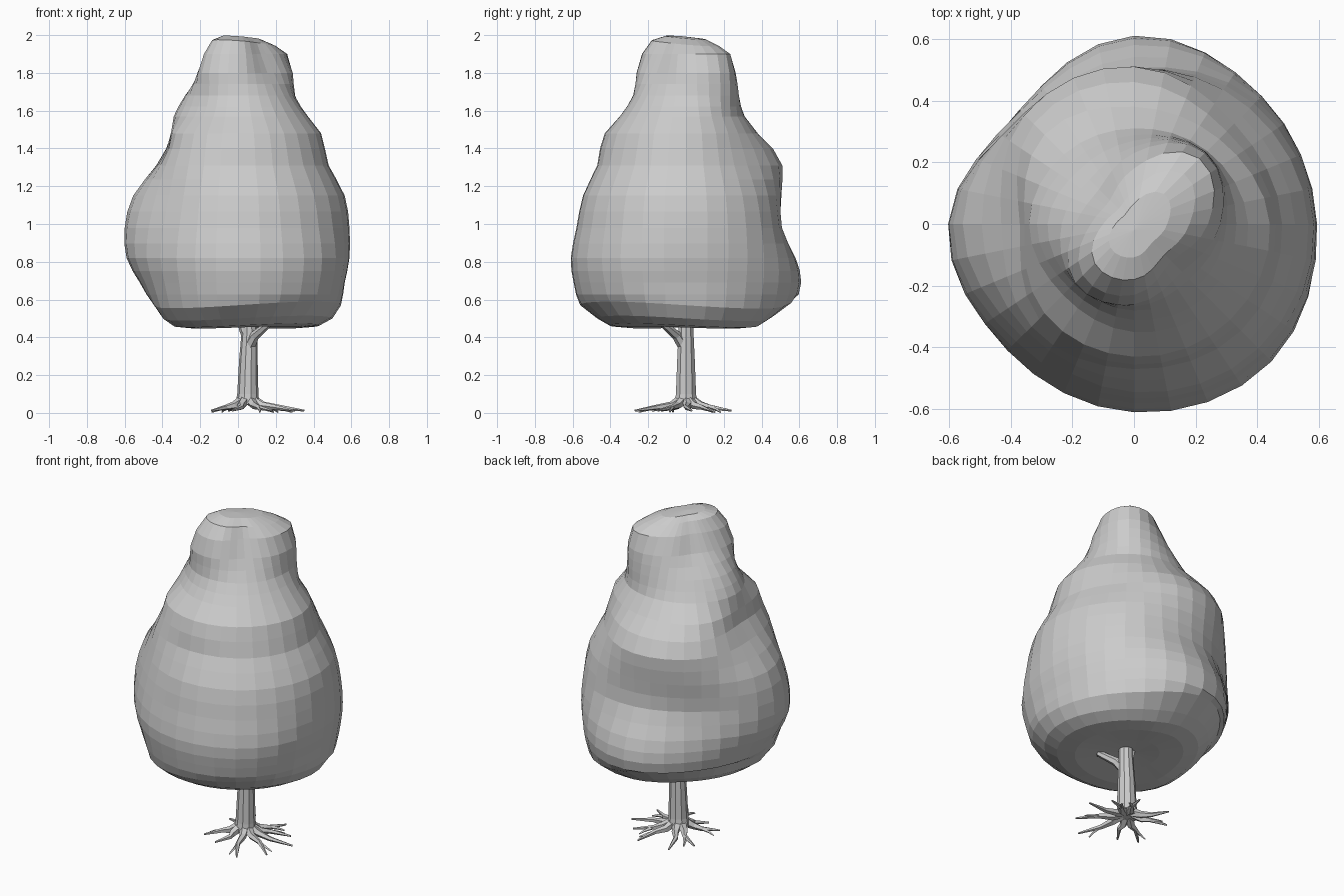
import bpy, bmesh
from math import cos, sin, pi
from mathutils import Vector

if "Cube" in bpy.data.objects:
    bpy.data.objects.remove(bpy.data.objects["Cube"])


def finish(bm, name):
    bmesh.ops.recalc_face_normals(bm, faces=bm.faces[:])
    me = bpy.data.meshes.new(name)
    bm.to_mesh(me)
    bm.free()
    ob = bpy.data.objects.new(name, me)
    bpy.context.collection.objects.link(ob)
    return ob


def skin(bm, loops):
    rows = [[bm.verts.new(p) for p in loop] for loop in loops]
    n = len(rows[0])
    for a, b in zip(rows, rows[1:]):
        for i in range(n):
            bm.faces.new((a[i], a[(i + 1) % n], b[(i + 1) % n], b[i]))
    return rows


def catmull(a, b, c, d, t):
    return b + 0.5 * t * (c - a + t * (2*a - 5*b + 4*c - d + t * (3*(b - c) + d - a)))


def tube(bm, pts, radii, sides):
    pts = [Vector(p) for p in pts]
    loops = []
    for i, p in enumerate(pts):
        t = (pts[min(i + 1, len(pts) - 1)] - pts[max(i - 1, 0)]).normalized()
        u = t.cross(Vector((0, 1, 0) if abs(t.z) > 0.8 else (0, 0, 1))).normalized()
        v = t.cross(u)
        loops.append([p + radii[i] * (u * cos(2*pi*k/sides) + v * sin(2*pi*k/sides))
                      for k in range(sides)])
    rows = skin(bm, loops)
    bm.faces.new(rows[0])
    bm.faces.new(rows[-1])


# Canopy: height, then radii towards E, NE, N, NW, W, SW, S, SE
RINGS = [
    (1.96, .18, .23, .11, .07, .10, .18, .18, .14),
    (1.90, .24, .30, .18, .11, .14, .235, .23, .17),
    (1.80, .28, .325, .23, .16, .19, .27, .26, .22),
    (1.68, .30, .33, .27, .25, .28, .275, .28, .29),
    (1.57, .37, .335, .31, .32, .34, .325, .35, .37),
    (1.48, .44, .39, .38, .41, .355, .41, .43, .44),
    (1.40, .46, .425, .46, .46, .37, .435, .455, .465),
    (1.31, .48, .46, .51, .50, .43, .47, .47, .49),
    (1.15, .565, .53, .505, .505, .555, .515, .545, .57),
    (0.98, .59, .565, .505, .49, .60, .56, .58, .605),
    (0.82, .59, .585, .58, .52, .59, .58, .61, .63),
    (0.69, .565, .58, .61, .52, .52, .55, .595, .61),
    (0.57, .545, .55, .565, .48, .45, .51, .56, .57),
    (0.50, .50, .48, .46, .42, .40, .45, .47, .50),
]
rings = []
for i, r in enumerate(RINGS):
    rings.append(r)
    if i + 1 < len(RINGS) and r[0] - RINGS[i + 1][0] > 0.105:
        four = zip(RINGS[i - 1], r, RINGS[i + 1], RINGS[i + 2])
        rings.append(tuple(catmull(*q, 0.5) for q in four))
rings.insert(0, (1.988,) + tuple(v * 0.6 for v in RINGS[0][1:]))
for z, s in ((0.462, .86), (0.452, .66), (0.468, .34)):
    rings.append((z,) + tuple(v * s for v in RINGS[-1][1:]))

loops = []
for z, *r in rings:
    loop = []
    for k in range(32):
        i, t = k // 4, (k % 4) / 4
        rad = catmull(r[i - 1], r[i], r[(i + 1) % 8], r[(i + 2) % 8], t)
        a = 2 * pi * k / 32
        x, y = rad * cos(a), rad * sin(a)
        dz = 0
        if z > 1.95:                       # crown leans down towards the back right
            dz = -0.06 * (x + y)
        elif z < 0.6:                      # low lobes, lifted at the back left
            dz = -0.12 * x * y + 0.08 * max(0, y - x - 0.2)
        loop.append((x, y, z + dz))
    loops.append(loop)
bm = bmesh.new()
rows = skin(bm, loops)
for row, tip in ((rows[0], (0.0, -0.02, 1.994)), (rows[-1], (0.0, 0.0, 0.48))):
    c = bm.verts.new(tip)
    for k in range(32):
        bm.faces.new((row[k], row[(k + 1) % 32], c))
finish(bm, "canopy")

# Trunk
bm = bmesh.new()
tube(bm, [(.05, 0, .045), (.052, 0, .10), (.055, 0, .28), (.06, 0, .42), (.06, 0, .5)],
     [.064, .056, .049, .042, .04], 10)
finish(bm, "trunk")

# Branch stubs that vanish into the canopy
bm = bmesh.new()
tube(bm, [(.06, -.01, .35), (.09, -.05, .41), (.16, -.12, .47)], [.032, .025, .018], 6)
tube(bm, [(.055, 0, .40), (.03, .0, .44), (.015, .0, .49)], [.03, .024, .02], 6)
finish(bm, "branches")

# Roots: each bends outwards to its tip and some fork
TIPS = [(-.14, -.13), (-.03, -.18), (.18, -.27), (.30, -.15), (.35, .03),
        (.27, .13), (.16, .24), (-.05, .24), (-.14, .12)]
bm = bmesh.new()
base = Vector((.05, 0, 0))
for i, tip in enumerate(TIPS):
    d = Vector((*tip, 0)) - base
    n = d.normalized()
    side = Vector((-n.y, n.x, 0)) * (1 if i % 2 else -1)
    start = base + n * .035 + Vector((0, 0, .065))
    mid = base + d * .55 + side * .015 + Vector((0, 0, .03))
    end = base + d + Vector((0, 0, .012))
    tube(bm, [start, base + n * .085 + Vector((0, 0, .04)), mid, end],
         [.028, .021, .014, .005], 5)
    if i % 3 != 1:
        fork = base + d * .85 + side * .05 + Vector((0, 0, .004))
        tube(bm, [mid, (mid + fork) / 2 + n * .01, fork], [.011, .008, .004], 4)
finish(bm, "roots")
